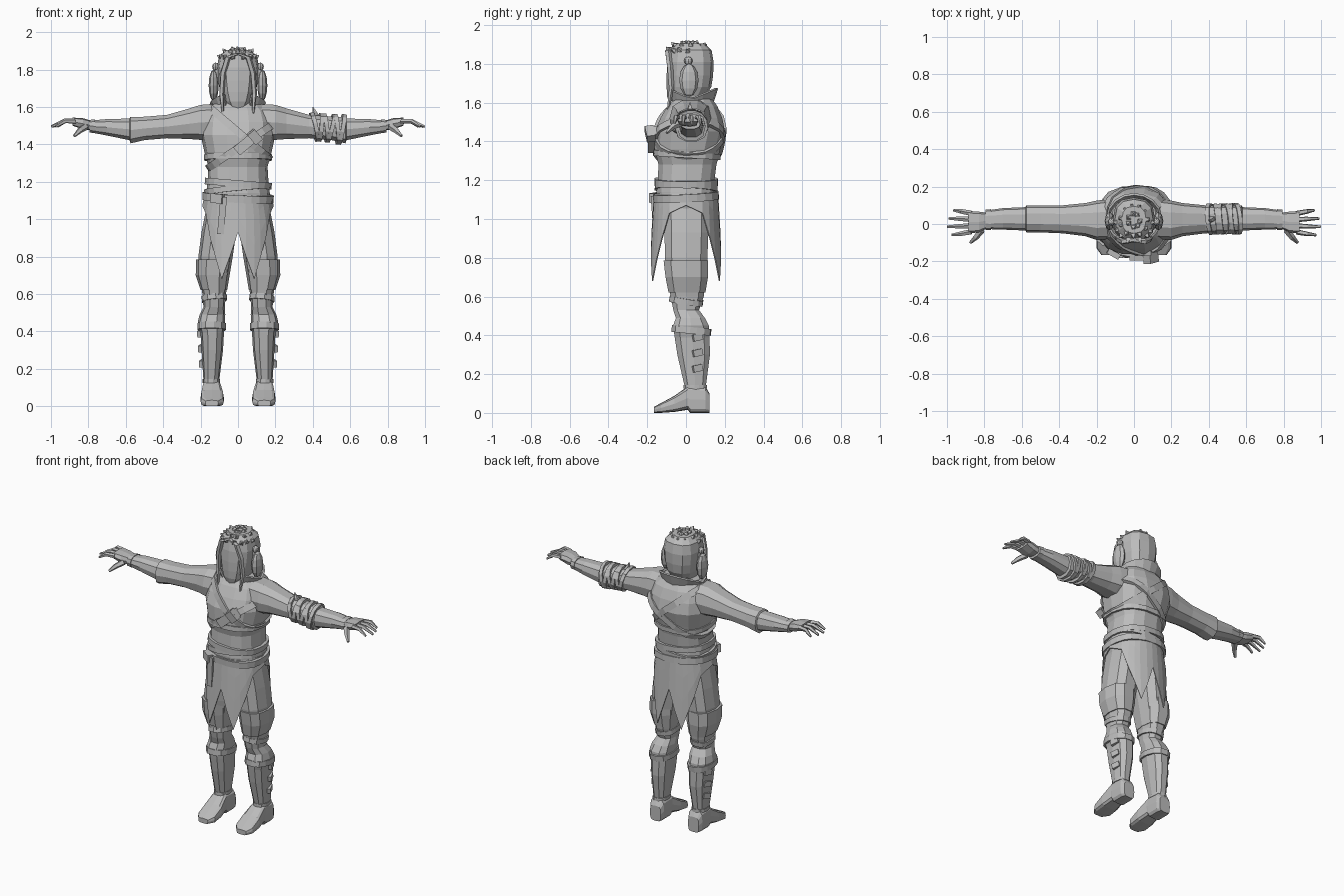
import bpy, bmesh, random
from math import sin, cos, pi, radians, copysign
from mathutils import Vector, Matrix, Euler
from mathutils.bvhtree import BVHTree

random.seed(4)
if "Cube" in bpy.data.objects:
    bpy.data.objects.remove(bpy.data.objects["Cube"])

GREY = (0.5, 0.5, 0.5, 1)
clay = bpy.data.materials.new("plain_grey")
clay.use_nodes = True
clay.diffuse_color = GREY
clay.node_tree.nodes["Principled BSDF"].inputs["Base Color"].default_value = GREY


def finish(name, bm, thickness=0):
    bmesh.ops.recalc_face_normals(bm, faces=bm.faces)
    mesh = bpy.data.meshes.new(name)
    bm.to_mesh(mesh)
    bm.free()
    mesh.materials.append(clay)
    ob = bpy.data.objects.new(name, mesh)
    bpy.context.collection.objects.link(ob)
    if thickness:
        mod = ob.modifiers.new("thickness", 'SOLIDIFY')
        mod.thickness = thickness
        mod.offset = 0
    return ob


def skin(name, rows, closed=True, caps=True, loop=False, thickness=0):
    """Join rows of points with quads."""
    bm = bmesh.new()
    grid = [[bm.verts.new(p) for p in row] for row in rows]
    n = len(grid[0])
    pairs = list(zip(grid, grid[1:])) + ([(grid[-1], grid[0])] if loop else [])
    for a, b in pairs:
        for i in range(n if closed else n - 1):
            j = (i + 1) % n
            bm.faces.new((a[i], a[j], b[j], b[i]))
    if caps:
        bm.faces.new(grid[0])
        bm.faces.new(grid[-1])
    return finish(name, bm, thickness)


def loft(name, axis, rings, side=1, n=10, power=0.8):
    """Rings are (position on axis, low a, high a, low b, high b)."""
    rows = []
    for t, a0, a1, b0, b1 in rings:
        row = []
        for k in range(n):
            c, s = cos(2 * pi * k / n), sin(2 * pi * k / n)
            c, s = copysign(abs(c) ** power, c), copysign(abs(s) ** power, s)
            a = (a0 + a1) / 2 + c * (a1 - a0) / 2
            b = (b0 + b1) / 2 + s * (b1 - b0) / 2
            x, y, z = {'x': (t, a, b), 'y': (a, t, b), 'z': (a, b, t)}[axis]
            row.append((x * side, y, z))
        rows.append(row)
    return skin(name, rows)


def tube(name, points, radii, side=1, n=5):
    pts = [Vector((p[0] * side, p[1], p[2])) for p in points]
    u = (pts[-1] - pts[0]).normalized().orthogonal().normalized()
    v = (pts[-1] - pts[0]).normalized().cross(u)
    return skin(name, [[p + (u * cos(2 * pi * k / n) + v * sin(2 * pi * k / n)) * r
                        for k in range(n)] for p, r in zip(pts, radii)])


def strap(name, body, centre, normal, width, height, n=26):
    """Band wrapped around a body where a tilted plane meets it."""
    tree = BVHTree.FromPolygons([v.co for v in body.data.vertices],
                                [p.vertices[:] for p in body.data.polygons])
    c, w = Vector(centre), Vector(normal).normalized()
    u = w.orthogonal().normalized()
    v = w.cross(u)
    rows = []
    for k in range(n):
        d = u * cos(2 * pi * k / n) + v * sin(2 * pi * k / n)
        hit = tree.ray_cast(c + d, -d)[0]
        if hit:
            half = w * width / 2
            rows.append([hit - d * 0.01 - half, hit + d * height - half,
                         hit + d * height + half, hit - d * 0.01 + half])
    return skin(name, rows, caps=False, loop=True)


def box(name, centre, size, turn=(0, 0, 0)):
    bm = bmesh.new()
    rot = Euler([radians(a) for a in turn]).to_matrix().to_4x4()
    bmesh.ops.create_cube(bm, size=1, matrix=Matrix.Translation(centre) @ rot
                          @ Matrix.Diagonal((*size, 1)))
    return finish(name, bm)


def ball(name, centre, size):
    bm = bmesh.new()
    bmesh.ops.create_uvsphere(bm, u_segments=8, v_segments=6, radius=1,
                              matrix=Matrix.Translation(centre) @ Matrix.Diagonal((*size, 1)))
    return finish(name, bm)


# Torso
torso = loft("torso", 'z', [(z, -w, w, y0, y1) for z, w, y0, y1 in (
    (1.0, .16, -.12, .12), (1.08, .175, -.15, .145), (1.14, .17, -.155, .155),
    (1.2, .163, -.148, .15), (1.28, .158, -.145, .16), (1.36, .18, -.165, .18),
    (1.45, .2, -.165, .205), (1.52, .195, -.135, .19), (1.58, .175, -.1, .165),
    (1.63, .12, -.06, .13))], n=14)

# Chest harness and layered belt
strap("shoulder_strap", torso, (.02, .02, 1.45), (.28, 0, .33), .04, .008)
strap("cross_strap", torso, (0, .02, 1.38), (-.23, 0, .34), .04, .012)
strap("chest_band", torso, (0, 0, 1.33), (0, .06, 1), .03, .012)
strap("upper_belt", torso, (0, 0, 1.19), (.08, 0, 1), .035, .016)
strap("middle_belt", torso, (0, 0, 1.16), (-.1, .05, 1), .03, .012)
strap("lower_belt", torso, (0, 0, 1.115), (.05, -.05, 1), .04, .02)
box("chest_pouch", (.05, -.17, 1.41), (.15, .05, .055), (0, -40, 0))
box("pouch_flap", (.09, -.185, 1.44), (.05, .045, .07), (10, -40, 0))
box("belt_tongue", (-.085, -.168, 1.02), (.035, .014, .2), (4, 5, 0))
box("belt_buckle", (-.11, -.16, 1.11), (.07, .03, .05), (0, 5, -30))

# Split skirt with pointed tails, as angle from the front and hem height
hem = [(0, .93), (12, .8), (25, .68), (35, .79), (46, .9), (60, 1.03), (90, 1.07)]
half = hem + [(180 - a, z) for a, z in reversed(hem[:-1])]
ring = half + [(-a, z) for a, z in reversed(half[1:-1])]
rows = []
for f in (0, .25, .6, 1):
    row = []
    for angle, low in ring:
        drop = (1.13 - low) * f
        a = radians(angle)
        row.append((sin(a) * min(.176 + drop * .2, .205),
                    -cos(a) * (.163 + drop * .06), 1.13 - drop))
    rows.append(row)
skin("split_skirt", rows, caps=False, thickness=.006)

# Head, neck and collar
loft("neck", 'z', [(1.56, -.08, .08, -.06, .11), (1.68, -.07, .07, -.05, .1)])
loft("head", 'z', [(z, -w, w, y0, y1) for z, w, y0, y1 in (
    (1.59, .045, -.085, .06), (1.63, .075, -.097, .1), (1.68, .095, -.1, .13),
    (1.74, .107, -.1, .14), (1.81, .113, -.096, .142), (1.87, .102, -.085, .132),
    (1.905, .065, -.05, .095))], n=12)
low, high = [], []
for k in range(15):
    a = radians(30 + k * 300 / 14)
    low.append((.115 * sin(a), .03 - .1 * cos(a), 1.58))
    high.append((.145 * sin(a), .03 - .13 * cos(a), 1.62 + .055 * abs(cos(a))))
skin("collar", [low, high], closed=False, caps=False, thickness=.012)

# Spiky hair on the crown
for lat, count in ((24, 14), (48, 11), (72, 7)):
    for k in range(count):
        a, e = 2 * pi * k / count + random.uniform(-.15, .15), radians(lat)
        out = Vector((cos(a) * cos(e), sin(a) * cos(e), sin(e)))
        if lat < 30 and out.y > .3:
            continue
        base = Vector((0, .02, 1.83)) + out * Vector((.095, .115, .075)).length * .01
        base += Vector((out.x * .092, out.y * .105, out.z * .073))
        lean = Vector((out.x * .03, out.y * .03 - .004, .014 + .014 * random.random()))
        tube("hair_spike", [base - lean * .3, base + lean * .4, base + lean],
             (.012, .017, .002), n=4)

for side, tag in ((1, "left"), (-1, "right")):
    # Hair framing the face and ear pieces
    tube(tag + "_face_lock", [(0, -.085, 1.885), (.055, -.093, 1.865), (.08, -.082, 1.78),
                              (.088, -.075, 1.67), (.08, -.095, 1.55)],
         (.012, .016, .016, .014, .005), side)
    ball(tag + "_ear_piece", (.13 * side, .015, 1.715), (.027, .05, .085))
    ball(tag + "_ear_stud", (.12 * side, .012, 1.815), (.018, .022, .022))
    box(tag + "_ear_plate", (.113 * side, .015, 1.77), (.02, .03, .09))

    # Arm, cuff and hand
    arm = loft(tag + "_arm", 'x', [
        (.08, -.08, .14, 1.42, 1.62), (.2, -.085, .125, 1.42, 1.615),
        (.26, -.065, .112, 1.425, 1.595), (.38, -.05, .1, 1.43, 1.56),
        (.5, -.045, .1, 1.42, 1.55), (.575, -.045, .1, 1.402, 1.55),
        (.58, -.035, .09, 1.42, 1.54), (.7, -.03, .085, 1.445, 1.537),
        (.79, -.027, .072, 1.463, 1.528)], side)
    loft(tag + "_wrist_cuff", 'x', [(.765, -.033, .079, 1.458, 1.535),
                                    (.795, -.031, .076, 1.462, 1.532)], side)
    loft(tag + "_palm", 'x', [(.78, -.02, .06, 1.475, 1.525), (.83, -.045, .066, 1.48, 1.54),
                              (.885, -.05, .07, 1.5, 1.543)], side, 8, .6)
    for i, reach in enumerate((.975, .998, .99, .965)):
        y = -.042 + i * .033
        spread = (i - 1.5) * .007
        tube(tag + "_finger", [(.87, y, 1.523), (.925, y + spread, 1.525),
                               (reach, y + spread * 1.6, 1.495)], (.015, .013, .007), side)
    tube(tag + "_thumb", [(.815, -.03, 1.495), (.845, -.07, 1.475), (.875, -.1, 1.445)],
         (.02, .016, .008), side)
    if side == 1:
        for i in range(6):
            strap("arm_wrap", arm, (.41 + i * .029, .027, 1.49),
                  (1, .1, .35 * (-1) ** i * random.random()), .022, .014, 12)
        tube("wrap_knot", [(.42, .03, 1.54), (.41, .02, 1.57), (.4, .02, 1.6)],
             (.02, .014, .002))

    # Leg, thigh guard and boot
    leg = loft(tag + "_leg", 'z', [
        (1.08, .005, .165, -.12, .12), (.93, .01, .195, -.115, .12),
        (.8, .028, .212, -.113, .115), (.7, .045, .208, -.1, .108),
        (.6, .065, .19, -.083, .095), (.53, .07, .185, -.068, .07),
        (.49, .068, .205, -.055, .1), (.45, .07, .215, -.07, .122),
        (.39, .075, .2, -.062, .125), (.3, .08, .195, -.048, .127),
        (.14, .1, .185, -.01, .105), (.08, .1, .185, 0, .105)], side)
    loft(tag + "_thigh_guard", 'z', [
        (.785, .04, .225, -.12, .118), (.7, .045, .226, -.11, .118),
        (.62, .058, .2, -.094, .104)], side)
    strap(tag + "_knee_band", leg, (.13 * side, .015, .575), (.1 * side, .15, 1), .03, .008, 14)
    strap(tag + "_boot_cuff", leg, (.14 * side, .03, .425), (0, .1, 1), .035, .01, 14)
    strap(tag + "_ankle_band", leg, (.14 * side, .05, .135), (0, 0, 1), .02, .005, 14)
    for z, x in ((.39, .2), (.31, .195), (.23, .19)):
        box(tag + "_boot_buckle", (x * side, .06, z), (.022, .05, .035), (12, 0, 20 * side))
    loft(tag + "_foot", 'y', [
        (.122, .1, .178, 0, .1), (.1, .09, .19, 0, .135), (.02, .09, .19, 0, .14),
        (.01, .09, .19, .016, .138), (-.06, .076, .2, .005, .088),
        (-.13, .076, .2, 0, .05), (-.165, .105, .175, 0, .032)], side, 12, .5)
